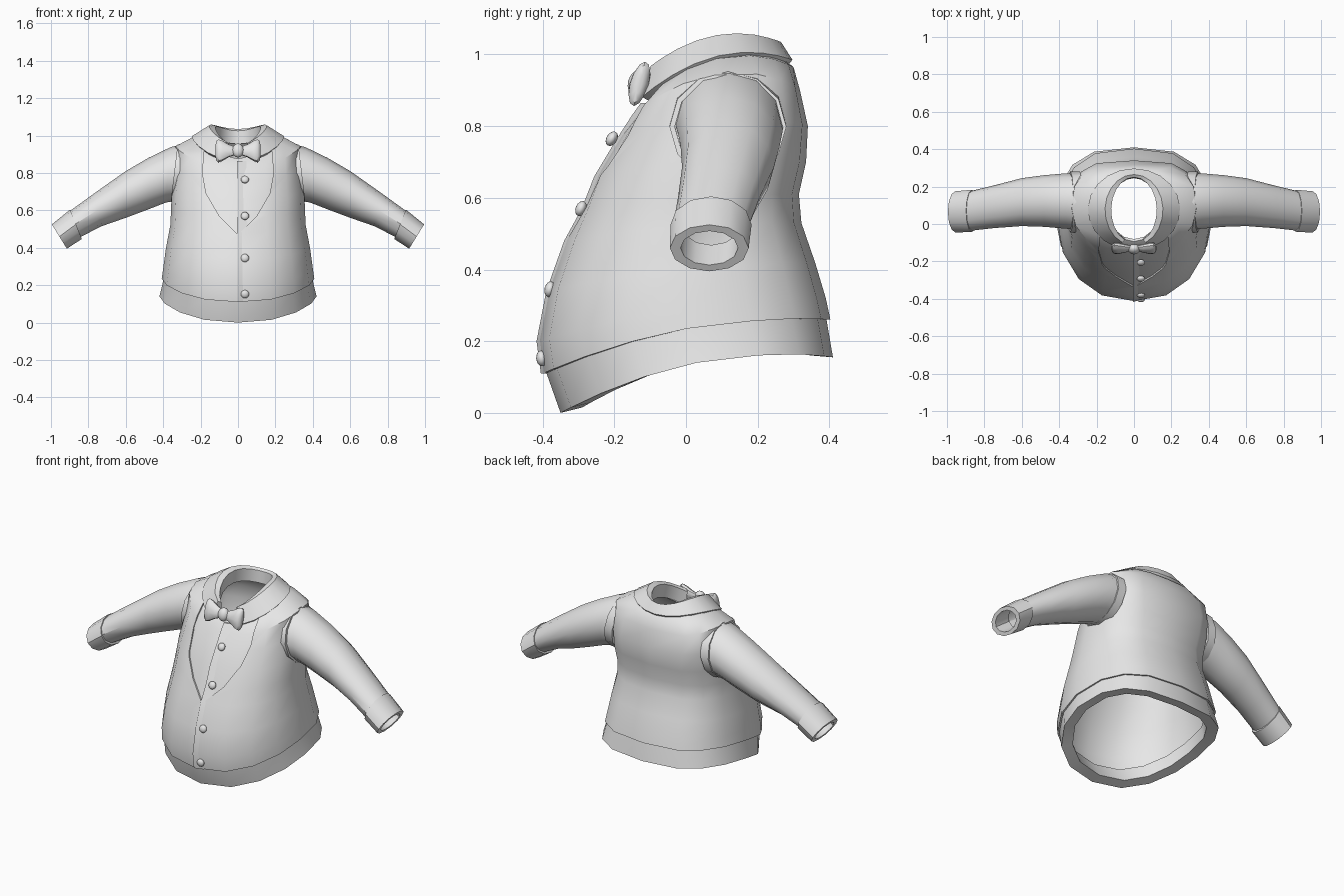
import bpy, bmesh, math

if "Cube" in bpy.data.objects:
    bpy.data.objects.remove(bpy.data.objects["Cube"])

cloth = bpy.data.materials.new("light_grey_cloth")
cloth.diffuse_color = (0.8, 0.8, 0.8, 1)
cloth.use_nodes = True
cloth.node_tree.nodes["Principled BSDF"].inputs["Base Color"].default_value = cloth.diffuse_color


def finish(ob, angle=40):
    bpy.ops.object.select_all(action='DESELECT')
    ob.select_set(True)
    bpy.context.view_layer.objects.active = ob
    bpy.ops.object.shade_smooth_by_angle(angle=math.radians(angle))


def make(name, bm, smooth=True):
    bmesh.ops.recalc_face_normals(bm, faces=bm.faces)
    me = bpy.data.meshes.new(name)
    bm.to_mesh(me)
    bm.free()
    ob = bpy.data.objects.new(name, me)
    bpy.context.collection.objects.link(ob)
    me.materials.append(cloth)
    if smooth:
        finish(ob)
    return ob


def loft(name, rings, closed=True, smooth=True):
    """Skin rings of equal size; closed joins last to first, else caps the ends."""
    bm = bmesh.new()
    vs = [[bm.verts.new(p) for p in r] for r in rings]
    n = len(vs[0])
    pairs = list(zip(vs, vs[1:]))
    if closed:
        pairs.append((vs[-1], vs[0]))
    else:
        bm.faces.new(vs[0])
        bm.faces.new(vs[-1])
    for a, b in pairs:
        for j in range(n):
            k = (j + 1) % n
            bm.faces.new((a[j], a[k], b[k], b[j]))
    return make(name, bm, smooth)


def oval_point(t, yf, zf, yb, zb, w, zm, q=0):
    """Point on a tilted oval: front y/z, back y/z, half width, side height, squareness."""
    s, c = math.sin(t), math.cos(t)
    px = 1 - (q if c < -1e-6 else q * .4)
    x = math.copysign(abs(s) ** px, s) * w if abs(s) > 1e-6 else 0
    cy = -abs(c) ** (1 - .6 * q) if c < -1e-6 else c
    return (x, (yf + yb) / 2 + (yf - yb) / 2 * cy,
            zm + (zf - zb) / 2 * c + ((zf + zb) / 2 - zm) * c * c)


def body_ring(*r, n=16):
    return [oval_point(2 * math.pi * j / n, *r) for j in range(n)]


def inset(rings, d):
    out = []
    for i, (yf, zf, yb, zb, w, zm, q) in enumerate(rings):
        e = d * 0.8 if i >= len(rings) - 3 else 0
        out.append((yf + d, zf - e, yb - d, zb - e, w - d, zm - e, q))
    return out


def body_shell(name, outer, inner, smooth=True):
    return loft(name, [body_ring(*r) for r in outer + inner[::-1]], True, smooth)


# torso profile, hem to neck
torso = [(-.40, .11, .403, .26, .408, .235, .3), (-.412, .20, .39, .32, .40, .29, .3),
         (-.385, .34, .36, .42, .385, .40, .3), (-.335, .48, .322, .53, .362, .52, .3),
         (-.295, .57, .315, .61, .358, .60, .3), (-.26, .66, .335, .70, .355, .70, .36),
         (-.20, .76, .34, .80, .342, .82, .45), (-.155, .83, .318, .90, .333, .943, .45),
         (-.13, .865, .30, .965, .248, .988, .25), (-.105, .885, .275, .985, .165, .995, 0)]

# vest with a V neckline cut out
vest = body_shell("vest", torso, inset(torso, .009), False)
half = [(.10, .57), (.17, .69), (.19, .80), (.18, .92), (.13, 1.1)]
outline = [(0, .47)] + half + [(-x, z) for x, z in half[::-1]]
cutter = loft("neckline_cutter", [[(x, y, z) for x, z in outline] for y in (-.6, 0)],
              False, False)
cutter.hide_render = True
mod = vest.modifiers.new("neckline", 'BOOLEAN')
mod.operation = 'DIFFERENCE'
mod.object = cutter
bpy.context.view_layer.objects.active = vest
bpy.ops.object.modifier_apply(modifier=mod.name)
bpy.data.objects.remove(cutter)
finish(vest)

# shirt below the vest, with a thick turned hem
hem = (-.35, 0, .41, .155, .42, .14, .3)
turned = [(-.29, .015, .35, .16, .36, .145, .3), (-.33, .10, .345, .235, .355, .215, .3)]
body_shell("shirt", [hem] + inset(torso, .011), turned + inset(torso, .024))

# open collar folded around the neck
collar = [(-.142, .865, .297, .985, .247, .993), (-.115, .955, .265, 1.035, .155, 1.052),
          (-.10, .945, .25, 1.025, .122, 1.042), (-.09, .87, .245, .955, .128, .965),
          (-.12, .855, .28, .965, .23, .972)]
gap = .42
angles = [gap + (2 * math.pi - 2 * gap) * j / 18 for j in range(19)]
loft("collar", [[oval_point(t, *r) for r in collar] for t in angles], False)

# placket: one front edge overlapping the other
strip = []
for i, (yf, zf, *_) in enumerate(torso[:9]):
    y = yf + (.009 if i > 3 else 0)
    strip.append([(-.006, y + .01, zf), (-.006, y - .005, zf), (.05, y + .012, zf)])
loft("placket", strip, False)


def limb_ring(s, top, bottom, yc, ry, k=1, n=12):
    cx, cz = (top[0] + bottom[0]) / 2, (top[1] + bottom[1]) / 2
    ax, az = (top[0] - bottom[0]) / 2 * k, (top[1] - bottom[1]) / 2 * k
    return [(s * (cx + ax * math.cos(t)), yc + ry * k * math.sin(t), cz + az * math.cos(t))
            for t in (2 * math.pi * j / n for j in range(n))]


sleeve = [((.285, .957), (.325, .655), .12, .15), ((.36, .938), (.39, .64), .123, .147),
          ((.48, .88), (.48, .605), .123, .138), ((.60, .81), (.60, .56), .117, .128),
          ((.77, .69), (.73, .515), .092, .114), ((.905, .592), (.843, .457), .07, .106)]
cuff = [((.898, .604), (.835, .447), .07, .113), ((.995, .525), (.915, .395), .065, .110)]

for side, s in (("left", 1), ("right", -1)):
    # hollow sleeve
    loft(side + "_sleeve", [limb_ring(s, *r) for r in sleeve]
         + [limb_ring(s, *r, k=.93) for r in sleeve[::-1]])
    # turned cuff
    loft(side + "_cuff", [limb_ring(s, *r) for r in cuff]
         + [limb_ring(s, *r, k=.73) for r in cuff[::-1]])
    # raised armhole edge of the vest
    a, b = ((.265, .964), (.315, .64), .117, .163), ((.323, .952), (.36, .645), .117, .163)
    loft(side + "_armhole_edge", [limb_ring(s, *a), limb_ring(s, *b),
                                  limb_ring(s, *b, k=.91), limb_ring(s, *a, k=.91)])
    # bow tie wing
    wing = []
    for x, hz, hy in ((.015, .022, .014), (.05, .034, .022), (.085, .055, .028),
                      (.105, .062, .026), (.117, .052, .016), (.12, .03, .006)):
        wing.append([(s * x, -.13 + hy * math.sin(t) + .25 * hz * math.cos(t),
                      .918 + hz * math.cos(t))
                     for t in (2 * math.pi * j / 12 for j in range(12))])
    loft(side + "_bow_wing", wing, False)


def pebble(name, loc, scale, tilt):
    bm = bmesh.new()
    bmesh.ops.create_uvsphere(bm, u_segments=12, v_segments=8, radius=1)
    ob = make(name, bm)
    ob.location, ob.scale, ob.rotation_euler = loc, scale, (tilt, 0, 0)


# bow knot and front buttons
pebble("bow_knot", (0, -.135, .92), (.032, .027, .038), -.25)
for y, z, tilt in ((-.403, .152, .1), (-.38, .345, -.25), (-.293, .57, -.4), (-.207, .765, -.55)):
    pebble("button", (.037, y, z), (.022, .015, .022), tilt)
